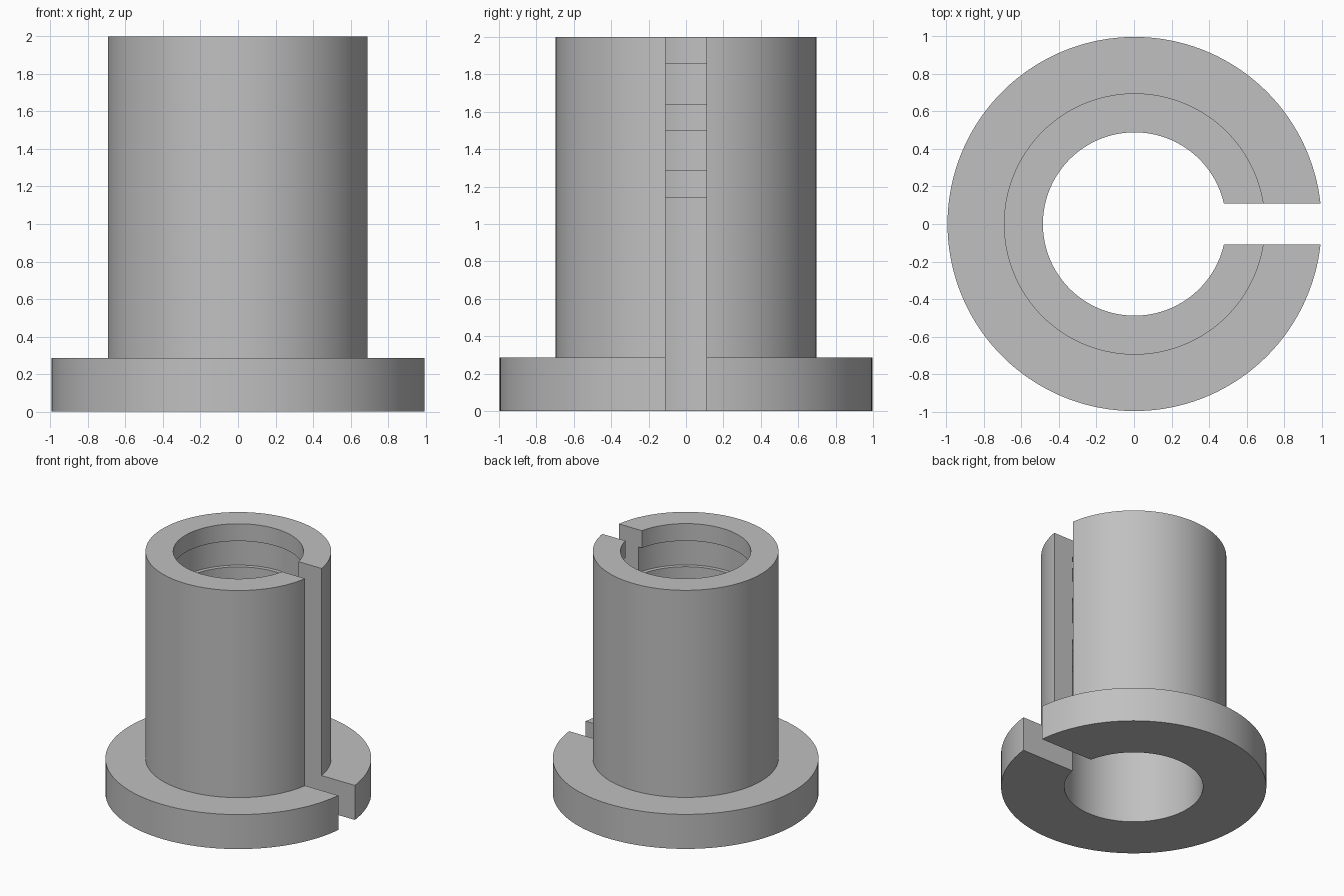
import bpy, bmesh, math

cube = bpy.data.objects.get("Cube")
if cube:
    bpy.data.objects.remove(cube, do_unlink=True)

U = 1 / 14            # design unit
SLOT = 1.52 * U       # half width of the slot
OFFSET = 0.003        # recentres the slotted body
SEGMENTS = 144

flange, tube = 13.96 * U, 9.75 * U
bore, groove = 6.84 * U, 7.3 * U

# Half section: outside going up, then the grooved bore going down
profile = [(groove, 0), (flange, 0), (flange, 4 * U), (tube, 4 * U), (tube, 28 * U), (bore, 28 * U)]
for top, bottom in ((26, 23), (21, 18)):
    profile += [(bore, top * U), (groove, top * U), (groove, bottom * U), (bore, bottom * U)]
profile += [(bore, 16 * U), (groove, 16 * U)]

# Sweep the section around, ending every ring on the parallel slot walls
bm = bmesh.new()
rings = []
for r, z in profile:
    start = math.asin(SLOT / r)
    sweep = 2 * (math.pi - start)
    angles = [start + sweep * i / SEGMENTS for i in range(SEGMENTS + 1)]
    rings.append([bm.verts.new((r * math.cos(a) + OFFSET, r * math.sin(a), z)) for a in angles])

for a, b in zip(rings, rings[1:] + rings[:1]):
    for i in range(SEGMENTS):
        bm.faces.new((a[i], a[i + 1], b[i + 1], b[i]))

# Slot walls
for end in (0, -1):
    bm.faces.new([ring[end] for ring in rings])
bmesh.ops.recalc_face_normals(bm, faces=bm.faces)

mesh = bpy.data.meshes.new("flanged_bushing")
bm.to_mesh(mesh)
bm.free()
bushing = bpy.data.objects.new("flanged_bushing", mesh)
bpy.context.collection.objects.link(bushing)

# Plain grey finish
grey = bpy.data.materials.new("plain_grey")
grey.use_nodes = True
colour = (0.53, 0.53, 0.53, 1)
grey.diffuse_color = colour
grey.node_tree.nodes["Principled BSDF"].inputs["Base Color"].default_value = colour
mesh.materials.append(grey)

# Smooth round walls with crisp rims
bpy.ops.object.select_all(action="DESELECT")
bushing.select_set(True)
bpy.context.view_layer.objects.active = bushing
bpy.ops.object.shade_smooth_by_angle(angle=math.radians(30))
